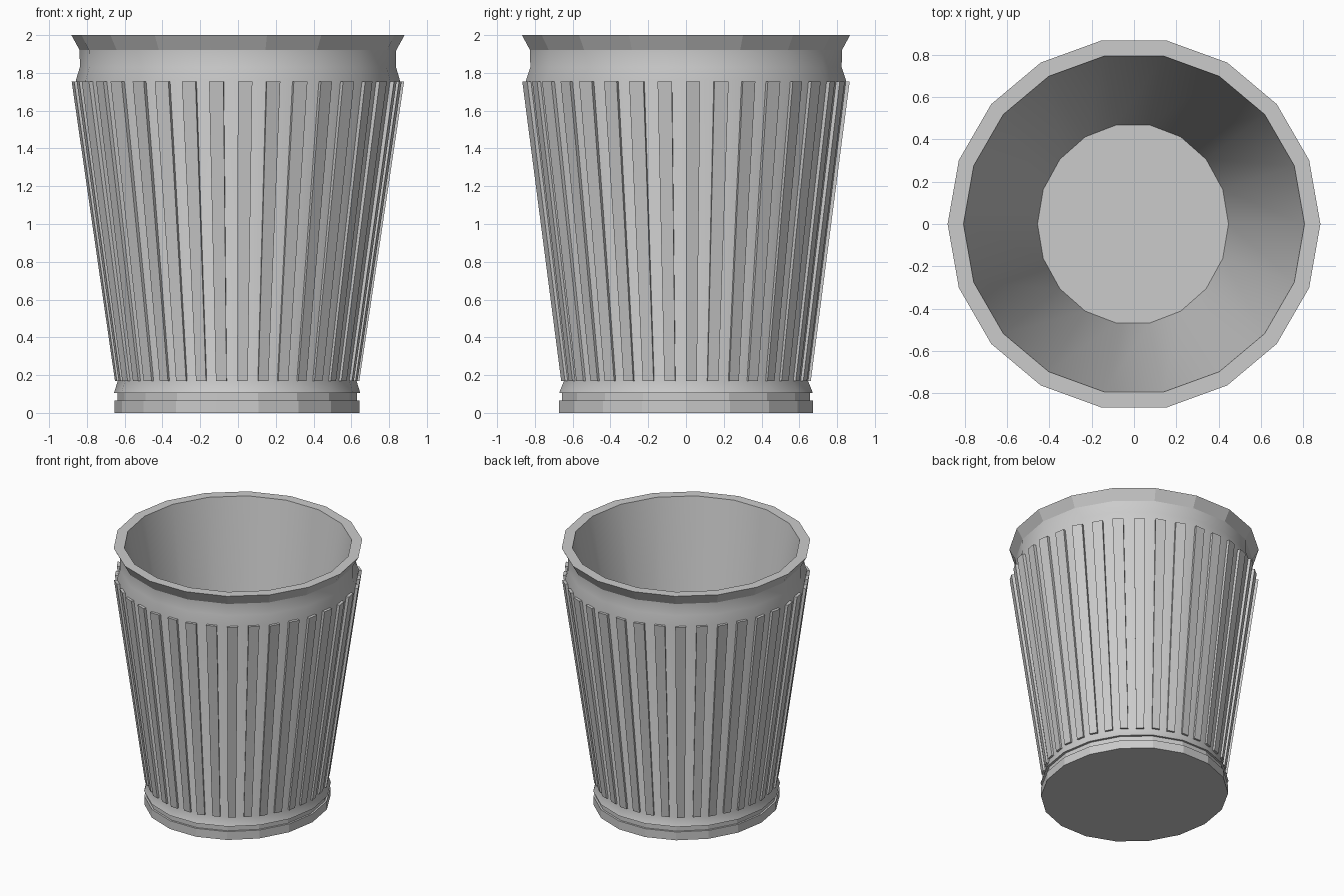
import bpy, bmesh, math

if "Cube" in bpy.data.objects:
    bpy.data.objects.remove(bpy.data.objects["Cube"])

N = 18  # sides


def corner(i, rx, ry, z):
    a = 2 * math.pi * i / N
    cx = -0.005 * (1 - z / 2)
    return (cx + rx * math.cos(a), ry * math.sin(a), z)


def on_side(t, rx, ry, z):
    # point at fractional corner index t, lying on the flat side
    i = math.floor(t)
    f = t - i
    p, q = corner(i, rx, ry, z), corner(i + 1, rx, ry, z)
    return tuple(a + (b - a) * f for a, b in zip(p, q))


def finish(bm, name):
    bmesh.ops.recalc_face_normals(bm, faces=bm.faces)
    me = bpy.data.meshes.new(name)
    bm.to_mesh(me)
    bm.free()
    ob = bpy.data.objects.new(name, me)
    bpy.context.collection.objects.link(ob)
    return ob


# Cup shell: (x radius, y radius, z, smooth band above this ring)
profile = [
    (0.648, 0.682, 0.00, False),
    (0.648, 0.682, 0.065, False),
    (0.634, 0.667, 0.065, False),
    (0.634, 0.667, 0.105, False),
    (0.652, 0.682, 0.105, True),
    (0.632, 0.656, 0.17, True),
    (0.858, 0.860, 1.76, True),
    (0.837, 0.837, 1.83, True),
    (0.838, 0.838, 1.92, False),
    (0.882, 0.882, 2.00, False),
    (0.807, 0.807, 2.00, True),
    (0.452, 0.476, 0.10, False),
]
bm = bmesh.new()
rings = [[bm.verts.new(corner(i, rx, ry, z)) for i in range(N)]
         for rx, ry, z, s in profile]
for k in range(len(rings) - 1):
    a, b = rings[k], rings[k + 1]
    for i in range(N):
        j = (i + 1) % N
        f = bm.faces.new((a[i], a[j], b[j], b[i]))
        f.smooth = profile[k][3]
bm.faces.new(rings[0][::-1])   # underside
bm.faces.new(rings[-1])        # inner floor
# keep sharp creases between smooth bands and the flat trim
bm.normal_update()
for k in (4, 8, 9, 10, 11):
    for i in range(N):
        e = bm.edges.get((rings[k][i], rings[k][(i + 1) % N]))
        e.smooth = False
finish(bm, "cup_body")

# Raised ribs: two per side, each a quarter of the side wide
bm = bmesh.new()
low_in, low_out = (0.625, 0.649, 0.17), (0.647, 0.671, 0.17)
top_in, top_out = (0.850, 0.852, 1.755), (0.880, 0.880, 1.755)
for r in range(2 * N):
    t0, t1 = r / 2, r / 2 + 0.25
    v = [bm.verts.new(on_side(t, *c))
         for c in (low_in, low_out, top_out, top_in) for t in (t0, t1)]
    for q in ((0, 1, 3, 2), (2, 3, 5, 4), (4, 5, 7, 6), (6, 7, 1, 0),
              (0, 2, 4, 6), (1, 7, 5, 3)):
        bm.faces.new([v[n] for n in q])
finish(bm, "ribs")
